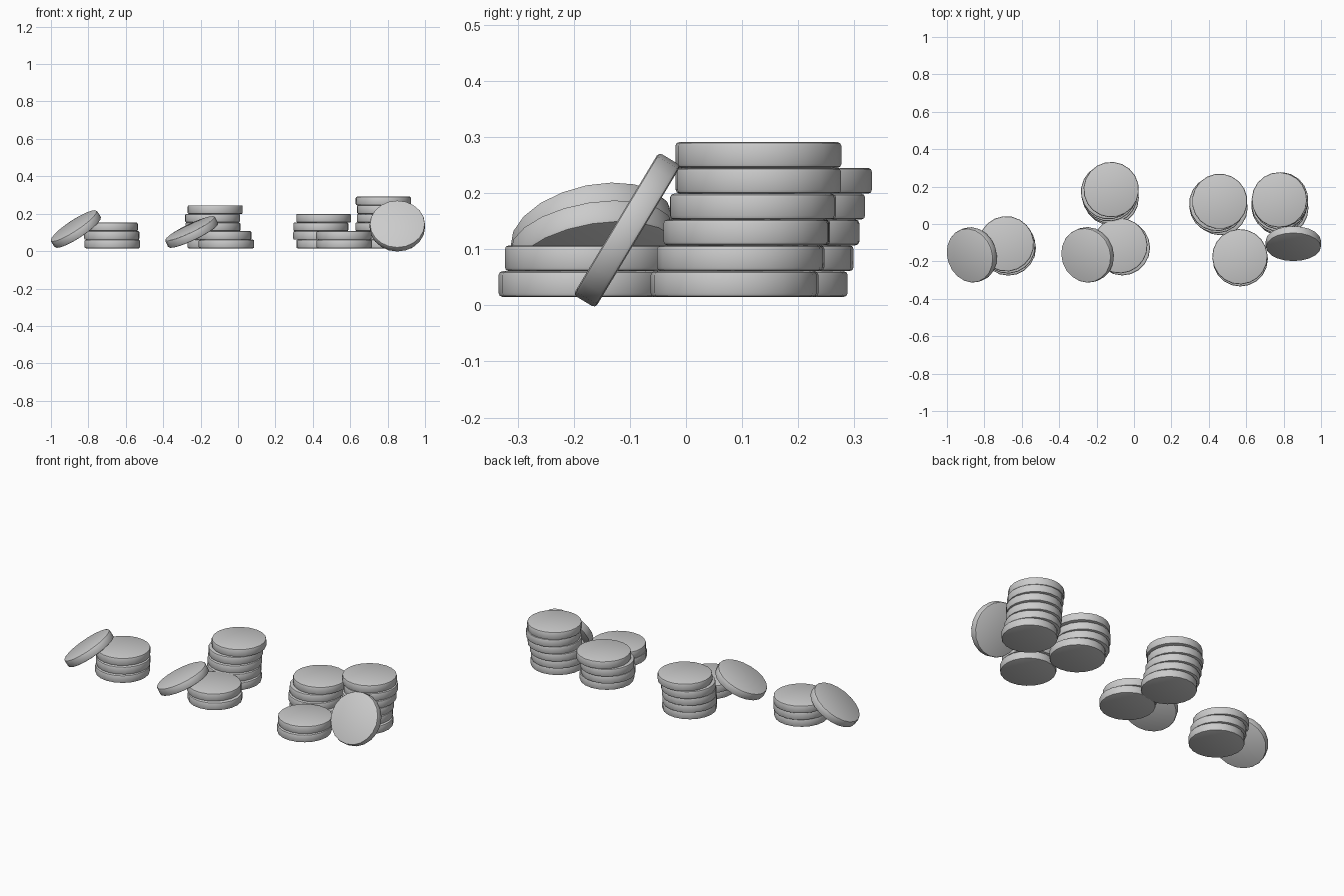
import bpy, bmesh
from math import radians, sin, cos
from mathutils import Matrix, Vector

if "Cube" in bpy.data.objects:
    bpy.data.objects.remove(bpy.data.objects["Cube"])

R, T, SIDES = 0.148, 0.046, 20
BASE = 0.015


def coin(name, loc, normal=(0, 0, 1), spin=0.0):
    """Bevelled disc whose upper face points along normal."""
    bm = bmesh.new()
    bmesh.ops.create_cone(bm, cap_ends=True, segments=SIDES,
                          radius1=R, radius2=R, depth=T)
    rims = [e for e in bm.edges if abs(e.verts[0].co.z - e.verts[1].co.z) < 1e-5]
    bmesh.ops.bevel(bm, geom=rims, offset=0.007, segments=2,
                    profile=0.5, affect='EDGES')
    rot = Vector((0, 0, 1)).rotation_difference(Vector(normal)).to_matrix().to_4x4()
    bm.transform(rot @ Matrix.Rotation(spin, 4, 'Z'))
    me = bpy.data.meshes.new(name)
    bm.to_mesh(me)
    bm.free()
    ob = bpy.data.objects.new(name, me)
    ob.location = loc
    bpy.context.collection.objects.link(ob)
    bpy.ops.object.select_all(action='DESELECT')
    ob.select_set(True)
    bpy.context.view_layer.objects.active = ob
    bpy.ops.object.shade_smooth_by_angle(angle=radians(30))


# Stacks: y of the lowest coin, then x of each coin going up
stacks = {
    "left_stack": (-0.128, [-0.672, -0.675, -0.683]),
    "middle_tall_stack": (0.140, [-0.122, -0.130, -0.134, -0.136, -0.122]),
    "middle_low_stack": (-0.127, [-0.062, -0.076]),
    "right_mid_stack": (0.088, [0.460, 0.443, 0.443, 0.458]),
    "right_tall_stack": (0.085, [0.785, 0.775, 0.775, 0.782, 0.784, 0.777]),
    "right_low_stack": (-0.186, [0.568, 0.566]),
}
for name, (y, xs) in stacks.items():
    for i, x in enumerate(xs):
        coin(f"{name}_coin_{i + 1}",
             (x, y + 0.011 * min(i, 4), BASE + T * (i + 0.5)), spin=i * 0.37)

# Leaning coins: centre, tilt from flat, downhill heading (degrees)
leaning = {
    "left_leaning_coin": ((-0.867, -0.165, 0.118), 35, 200),
    "middle_leaning_coin": ((-0.248, -0.165, 0.102), 27, 200),
    "right_leaning_coin": ((0.852, -0.105, 0.134), 59, 270),
}
for name, (loc, tilt, head) in leaning.items():
    t, h = radians(tilt), radians(head)
    coin(name, loc, (sin(t) * cos(h), sin(t) * sin(h), cos(t)))
